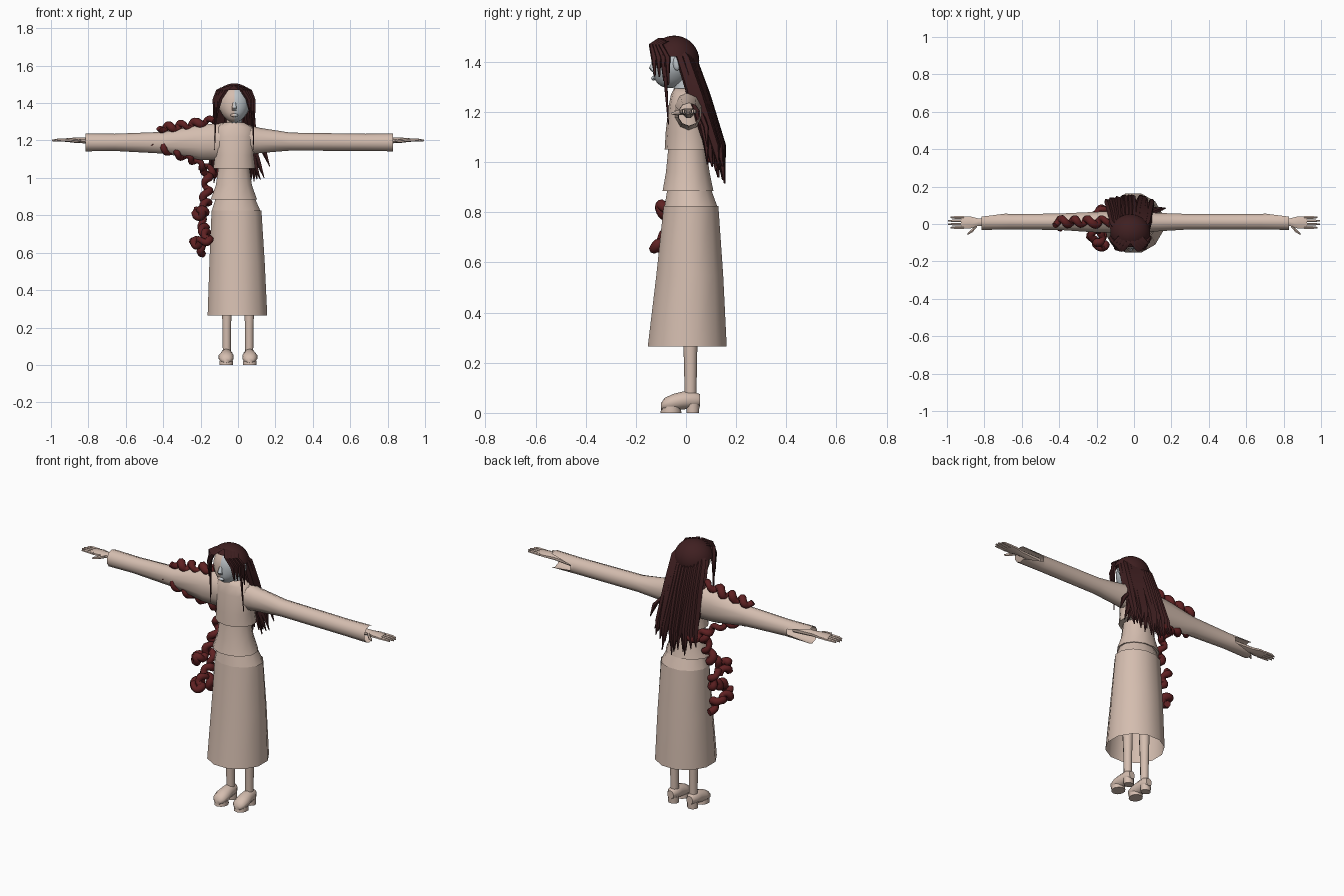
import bpy, bmesh, math, random
from mathutils import Vector

random.seed(4)
cube = bpy.data.objects.get("Cube")
if cube:
    bpy.data.objects.remove(cube)
CX = -0.02  # middle of the head and torso


def material(name, rgb):
    m = bpy.data.materials.new(name)
    m.use_nodes = True
    m.diffuse_color = (*rgb, 1)
    node = next(n for n in m.node_tree.nodes if n.type == 'BSDF_PRINCIPLED')
    node.inputs["Base Color"].default_value = (*rgb, 1)
    return m


BEIGE = material("warm beige", (0.66, 0.51, 0.43))
GREY = material("pale grey", (0.52, 0.56, 0.59))
HAIR = material("dark brown hair", (0.05, 0.014, 0.015))
RED = material("dark red", (0.115, 0.015, 0.016))


def finish(name, bm, mats, rule=None, angle=50):
    bmesh.ops.recalc_face_normals(bm, faces=bm.faces)
    for f in bm.faces:
        f.material_index = int(rule(f.calc_center_median())) if rule else 0
    me = bpy.data.meshes.new(name)
    bm.to_mesh(me)
    bm.free()
    for m in mats:
        me.materials.append(m)
    ob = bpy.data.objects.new(name, me)
    bpy.context.collection.objects.link(ob)
    bpy.ops.object.select_all(action='DESELECT')
    ob.select_set(True)
    bpy.context.view_layer.objects.active = ob
    bpy.ops.object.shade_smooth_by_angle(angle=math.radians(angle))
    return ob


def loft(bm, rings, axis='z', n=10, caps=True, notch=0):
    """Skin elliptical rings (x, y, z, radius_u, radius_v) set across one axis."""
    u, v = {'z': ((1, 0, 0), (0, 1, 0)), 'x': ((0, 1, 0), (0, 0, 1)),
            'y': ((1, 0, 0), (0, 0, 1))}[axis]
    u, v = Vector(u), Vector(v)
    loops = []
    for x, y, z, ru, rv in rings:
        angles = [2 * math.pi * (k + 0.5) / n for k in range(n)]
        loops.append([bm.verts.new(Vector((x, y, z)) + u * ru * math.cos(a)
                                   + v * rv * math.sin(a)) for a in angles])
    for a, b in zip(loops, loops[1:]):
        for k in range(n):
            bm.faces.new((a[k], a[(k + 1) % n], b[(k + 1) % n], b[k]))
    if caps:
        bm.faces.new(loops[0])
        bm.faces.new(loops[-1])
    for k in (0, n - 1):
        loops[-1][k].co.x -= notch


def part(name, rings, mats=(BEIGE,), rule=None, **kw):
    bm = bmesh.new()
    loft(bm, rings, **kw)
    return finish(name, bm, mats, rule)


def ellipsoid(bm, centre, radii, seg=20, rows=14):
    vs = bmesh.ops.create_uvsphere(bm, u_segments=seg, v_segments=rows, radius=1)["verts"]
    for v in vs:
        v.co = Vector(centre) + Vector([a * b for a, b in zip(v.co, radii)])


def left_half(c):
    return c.x > CX


# Skirt, waistband and two blouse tiers
part("skirt", [(-.003, .005, .265, .165, .163), (-.005, .015, .55, .153, .138),
               (-.008, .02, .825, .138, .113)], n=12, caps=False)
part("skirt_waist", [(-.01, .02, .82, .136, .11), (-.015, .012, .9, .105, .088)], n=12)
part("blouse_peplum", [(-.022, .008, .885, .128, .105), (-.022, .007, .96, .1, .09),
                       (-.022, .005, 1.06, .085, .078)], n=12)
part("blouse_top", [(CX, .01, 1.05, .115, .095), (CX, .007, 1.12, .106, .088),
                    (CX, .005, 1.22, .115, .075), (CX, .002, 1.27, .1, .062),
                    (CX, 0, 1.295, .055, .048)], n=14)

# Sleeves, open at the wrist with a slit behind
part("left_sleeve", [(.03, .01, 1.205, .06, .085), (.12, .01, 1.2, .052, .067),
                     (.28, .012, 1.194, .044, .048), (.68, .012, 1.19, .043, .046),
                     (.83, .012, 1.19, .046, .048)], axis='x', caps=False, notch=.13)
part("right_sleeve", [(-.07, .01, 1.195, .062, .1), (-.2, .01, 1.19, .058, .094),
                      (-.4, .012, 1.188, .046, .058), (-.66, .012, 1.19, .043, .046),
                      (-.815, .012, 1.19, .046, .048)], axis='x', caps=False, notch=-.13)

for side, s in (("left", 1), ("right", -1)):
    # Hand with four fingers and a thumb
    bm = bmesh.new()
    loft(bm, [(s * .7, .01, 1.195, .022, .02), (s * .83, .01, 1.2, .021, .016),
              (s * .88, .008, 1.202, .036, .014), (s * .925, .008, 1.202, .034, .01)],
         axis='x', n=8)
    for k in range(4):
        y = -.019 + k * .018
        tip = s * (1.0 - .012 * abs(k - 1.5))
        loft(bm, [(s * .91, y, 1.202, .009, .009), (s * .96, y, 1.203, .008, .008),
                  (tip, y, 1.2, .004, .004)], axis='x', n=6)
    loft(bm, [(s * .84, -.005, 1.2, .014, .011), (s * .865, -.035, 1.197, .012, .01),
              (s * .89, -.054, 1.194, .005, .005)], axis='x', n=6)
    finish(side + "_hand", bm, [BEIGE])

    # Leg
    part(side + "_leg", [(s * .06, .018, .04, .022, .023), (s * .06, .018, .2, .024, .026),
                         (s * .06, .015, .45, .032, .034)], n=10)
    # Shoe with sole and heel
    bm = bmesh.new()
    loft(bm, [(s * .063, -.1, .025, .018, .014), (s * .063, -.085, .034, .036, .026),
              (s * .063, -.05, .042, .042, .034), (s * .062, -.01, .05, .034, .036),
              (s * .061, .03, .052, .034, .034), (s * .061, .056, .05, .02, .024)],
         axis='y', n=10)
    loft(bm, [(s * .061, .027, 0, .03, .027), (s * .061, .027, .035, .031, .029)], n=8)
    loft(bm, [(s * .063, -.06, 0, .038, .042), (s * .063, -.06, .025, .038, .038)], n=10)
    finish(side + "_shoe", bm, [BEIGE])

# Two-tone head with nose, lips and ears
bm = bmesh.new()
ellipsoid(bm, (CX, -.045, 1.395), (.086, .088, .1))
for v in bm.verts:
    drop = max(0, 1.38 - v.co.z)
    v.co.x = CX + (v.co.x - CX) * (1 - 2.2 * drop)
    v.co.y -= drop * .25
loft(bm, [(CX, -.127, 1.405, .008, .006), (CX, -.137, 1.375, .013, .012),
          (CX, -.128, 1.36, .014, .008)], n=8)
ellipsoid(bm, (CX, -.13, 1.335), (.022, .009, .009), 8, 6)
for s in (-1, 1):
    ellipsoid(bm, (CX + s * .087, -.035, 1.395), (.01, .017, .03), 8, 6)
finish("head", bm, [BEIGE, GREY], left_half)
part("neck", [(CX, .0, 1.23, .055, .048), (CX, -.005, 1.28, .042, .042),
              (CX, -.01, 1.36, .045, .048)], (BEIGE, GREY), left_half, n=12)

# Hair cap, opened at the face and ears
bm = bmesh.new()
ellipsoid(bm, (CX, -.047, 1.405), (.108, .1, .1), 28, 18)
opening = []
for f in bm.faces:
    c = f.calc_center_median()
    face_gap = c.y < -.08 and c.z < 1.475 - 5 * (c.x - CX) ** 2 and abs(c.x - CX) < .09
    if face_gap or (c.z < 1.42 and c.y < .0):
        opening.append(f)
bmesh.ops.delete(bm, geom=opening, context='FACES')
finish("hair_cap", bm, [HAIR])

# Long hair down the back, in two layers of tapering locks
bm = bmesh.new()
for layer, count in ((0, 11), (1, 12)):
    for k in range(count):
        u = 2 * k / (count - 1) - 1
        edge = -.025 * u * u - .025 * layer
        tip = .9 + .07 * u * u + random.uniform(0, .07)
        sway = random.uniform(-.012, .012)
        loft(bm, [(CX + .05 * u, -.015 + edge, 1.485, .012, .008),
                  (CX + .09 * u, .025 + edge, 1.42, .018, .018),
                  (CX + .1 * u, .075 + edge, 1.27, .02, .024),
                  (CX + .11 * u + sway, .14 + edge, 1.07, .018, .02),
                  (CX + .115 * u + 2 * sway, .155 + edge, tip, .002, .003)], n=5)
# Loose wisps beside the left shoulder
for x, z in ((.14, 1.0), (.17, 1.06), (.12, .99)):
    loft(bm, [(.07, .05, 1.22, .014, .014), (x - .03, .08, z + .08, .016, .012),
              (x, .085, z, .002, .002)], n=5)
finish("back_hair", bm, [HAIR])

# Parted fringe and side locks framing the face
bm = bmesh.new()
for s in (-1, 1):
    for k in range(4):
        x0, x1 = .012 + .016 * k, .075 + .009 * k
        y1 = -.128 + .018 * k
        low = 1.35 - .012 * k + random.uniform(-.02, .02)
        loft(bm, [(CX + s * x0, -.1 + .008 * k, 1.495 - .004 * k, .013, .012),
                  (CX + s * (x0 + x1) / 2, -.138 + .012 * k, 1.47, .016, .011),
                  (CX + s * x1, y1, 1.42, .014, .013),
                  (CX + s * (x1 + .008), y1 + .004, low, .002, .003)], n=5)
    loft(bm, [(CX + s * .095, -.085, 1.43, .009, .012), (CX + s * .1, -.08, 1.3, .005, .007),
              (CX + s * .105, -.07, 1.15, .002, .002)], n=5)
finish("front_hair", bm, [HAIR])


def garland(name, points, swirl=.022, thick=.019):
    """Knobbly coiled rope along a path."""
    cu = bpy.data.curves.new(name, 'CURVE')
    cu.dimensions = '3D'
    cu.bevel_depth, cu.bevel_resolution, cu.resolution_u = thick, 2, 4
    cu.use_fill_caps = True
    coil, turn = [], 0
    for a, b in zip(points, points[1:]):
        a, b = Vector(a), Vector(b)
        side = (b - a).cross(Vector((.3, 1, .2))).normalized()
        other = (b - a).cross(side).normalized()
        steps = max(2, round((b - a).length / .018))
        for k in range(steps):
            turn += 1.5
            r = swirl * random.uniform(.6, 1.25)
            coil.append(a.lerp(b, k / steps) + side * r * math.cos(turn)
                        + other * r * math.sin(turn))
    sp = cu.splines.new('NURBS')
    sp.points.add(len(coil) - 1)
    for p, co in zip(sp.points, coil):
        p.co = (*co, 1)
        p.radius = random.uniform(.75, 1.25)
    sp.use_endpoint_u = True
    sp.order_u = 3
    cu.materials.append(RED)
    ob = bpy.data.objects.new(name, cu)
    bpy.context.collection.objects.link(ob)
    bpy.ops.object.select_all(action='DESELECT')
    ob.select_set(True)
    bpy.context.view_layer.objects.active = ob
    bpy.ops.object.convert(target='MESH')
    bpy.ops.object.shade_smooth()


# Garlands over and under the right arm, then down the right side
garland("shoulder_garland", [(-.13, .02, 1.31), (-.24, .01, 1.285), (-.34, .01, 1.265),
                             (-.44, .01, 1.265)])
garland("underarm_garland", [(-.46, 0, 1.19), (-.38, -.01, 1.145), (-.28, .01, 1.115),
                             (-.19, .05, 1.07), (-.13, .1, 1.03), (-.07, .11, 1.02)])
garland("waist_garland", [(-.17, .08, 1.06), (-.17, .05, .97), (-.17, .02, .88),
                          (-.17, -.06, .83), (-.21, -.11, .81), (-.22, .0, .79)])
garland("hip_garland", [(-.21, .04, .83), (-.19, .03, .74), (-.16, -.13, .68),
                        (-.22, -.1, .65), (-.23, .02, .67), (-.17, .04, .58)])
